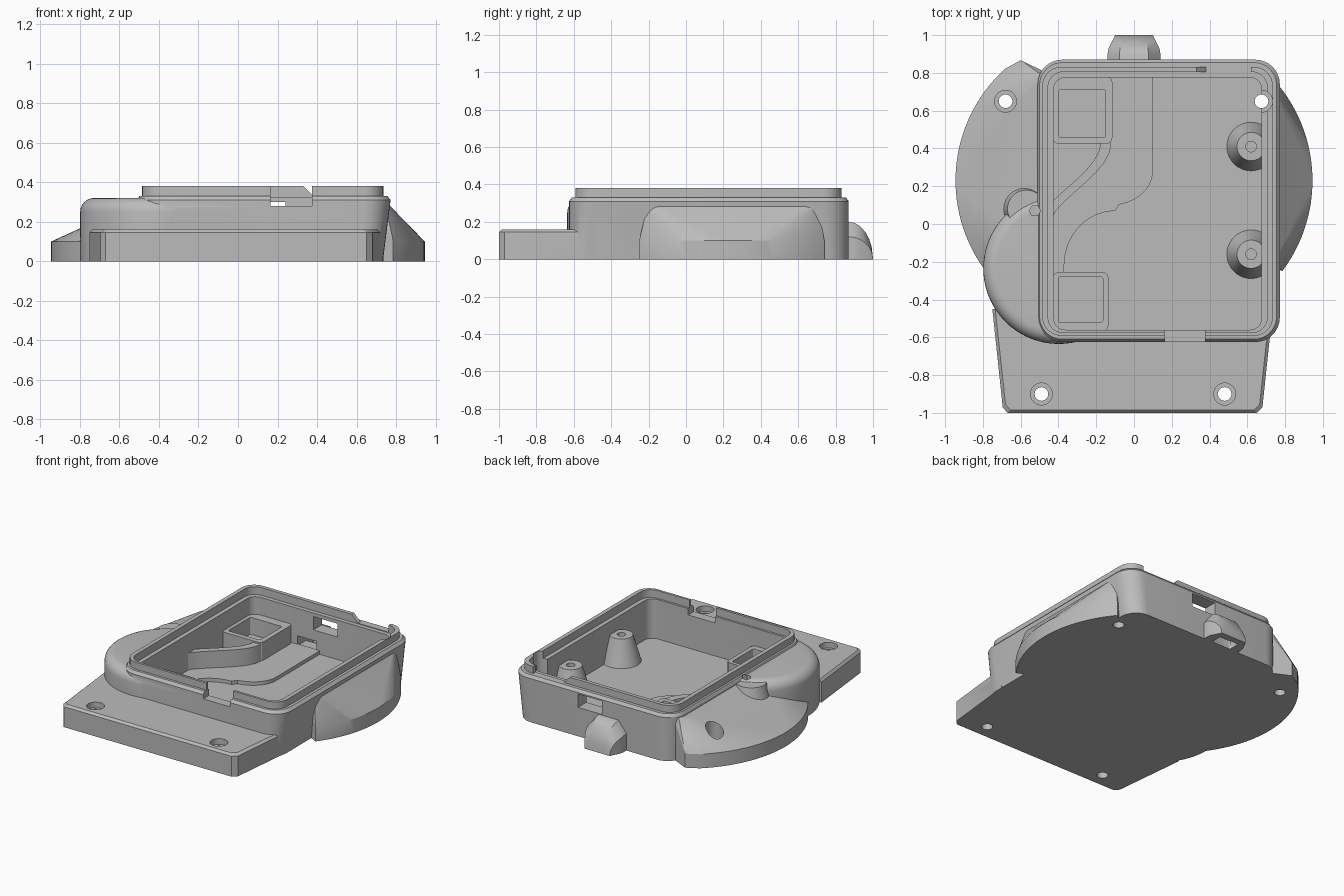
import bpy, bmesh
from math import sin, cos, pi, sqrt, radians

cube = bpy.data.objects.get("Cube")
if cube:
    bpy.data.objects.remove(cube, do_unlink=True)

grey = bpy.data.materials.new("plain grey")
grey.use_nodes = True
colour = (0.5, 0.5, 0.5, 1)
grey.diffuse_color = colour
grey.node_tree.nodes["Principled BSDF"].inputs["Base Color"].default_value = colour


def finish(name, bm):
    bmesh.ops.recalc_face_normals(bm, faces=bm.faces)
    me = bpy.data.meshes.new(name)
    bm.to_mesh(me)
    bm.free()
    me.materials.append(grey)
    ob = bpy.data.objects.new(name, me)
    bpy.context.collection.objects.link(ob)
    return ob


def hull(name, *rings):
    """Convex solid around several rings of points."""
    bm = bmesh.new()
    for ring in rings:
        for p in ring:
            bm.verts.new(p)
    bmesh.ops.remove_doubles(bm, verts=bm.verts, dist=0.0005)
    out = bmesh.ops.convex_hull(bm, input=bm.verts)
    junk = [g for g in set(out["geom_interior"] + out["geom_unused"])
            if isinstance(g, bmesh.types.BMVert)]
    bmesh.ops.delete(bm, geom=junk, context='VERTS')
    bmesh.ops.dissolve_limit(bm, angle_limit=radians(0.3), verts=bm.verts, edges=bm.edges)
    return finish(name, bm)


def prism(name, pts, z0, z1):
    """Straight extrusion of a flat outline."""
    bm = bmesh.new()
    face = bm.faces.new([bm.verts.new((x, y, z0)) for x, y in pts])
    top = bmesh.ops.extrude_face_region(bm, geom=[face])["geom"]
    bmesh.ops.translate(bm, vec=(0, 0, z1 - z0),
                        verts=[v for v in top if isinstance(v, bmesh.types.BMVert)])
    return finish(name, bm)


def circle(x, y, r, z, n=48):
    return [(x + r * cos(2 * pi * i / n), y + r * sin(2 * pi * i / n), z) for i in range(n)]


def rounded(x0, x1, y0, y1, r, z, n=8):
    pts = []
    corners = ((x1 - r, y1 - r), (x0 + r, y1 - r), (x0 + r, y0 + r), (x1 - r, y0 + r))
    for k, (cx, cy) in enumerate(corners):
        for i in range(n + 1):
            a = pi / 2 * (k + i / n)
            pts.append((cx + r * cos(a), cy + r * sin(a), z))
    return pts


def block(name, x0, x1, y0, y1, z0, z1, r=0.01):
    return hull(name, rounded(x0, x1, y0, y1, r, z0, 3), rounded(x0, x1, y0, y1, r, z1, 3))


def rod(name, x, y, r0, z0, r1, z1, n=32):
    return hull(name, circle(x, y, r0, z0, n), circle(x, y, r1, z1, n))


def combine(target, tool, how):
    mod = target.modifiers.new(how, 'BOOLEAN')
    mod.operation, mod.object, mod.solver = how, tool, 'EXACT'
    with bpy.context.temp_override(object=target, active_object=target,
                                   selected_objects=[target]):
        bpy.ops.object.modifier_apply(modifier=mod.name)
    bpy.data.objects.remove(tool, do_unlink=True)


# Main walled box with tapered side and raised lip
housing = hull("housing",
               rounded(-0.5, 0.72, -0.625, 0.87, 0.12, -0.1),
               rounded(-0.5, 0.72, -0.625, 0.87, 0.12, 0.1),
               rounded(-0.51, 0.772, -0.625, 0.87, 0.13, 0.31),
               rounded(-0.5, 0.755, -0.61, 0.855, 0.12, 0.33))
lip = hull("lip", rounded(-0.485, 0.735, -0.592, 0.832, 0.1, 0.2),
           rounded(-0.485, 0.735, -0.592, 0.832, 0.1, 0.38))


# Flared skirts on both sides
def side_arc(side, y0, y1, z, n=28):
    ys = [y0 + (y1 - y0) * i / n for i in range(n + 1)]
    return [(side * (0.145 + sqrt(0.64 - (y - 0.23) ** 2)), y, z) for y in ys]


left_skirt = hull("left_skirt", side_arc(1, -0.25, 0.74, -0.11), side_arc(1, -0.25, 0.74, 0.1),
                  [(x, y, z) for x, z in ((0.74, 0.31), (0.69, 0.31), (0.69, -0.11))
                   for y in (-0.2, 0.7)])
right_skirt = hull("right_skirt", side_arc(-1, -0.25, 0.82, -0.12), side_arc(-1, -0.25, 0.82, 0.1),
                   [(-0.6, 0.867, -0.12), (-0.6, 0.867, 0.1)],
                   [(x, y, z) for x, z in ((-0.505, 0.3), (-0.46, 0.3), (-0.46, -0.12))
                    for y in (-0.15, 0.8)])

# Round shoulder with soft top edge
soft = [(0.4 - 0.07 * (1 - cos(a)), 0.25 + 0.07 * sin(a)) for a in (i * pi / 12 for i in range(7))]
shoulder = hull("shoulder", circle(-0.398, -0.235, 0.4, -0.13, 72),
                *[circle(-0.398, -0.235, r, z, 72) for r, z in soft])


# Mounting foot with chamfered top edge
def foot_ring(d, z):
    return [(-0.75 + d, -0.45, z), (-0.695 + d, -0.97 + d, z), (-0.67 + d, -1 + d, z),
            (0.65 - d, -1 + d, z), (0.68 - d, -0.97 + d, z), (0.735 - d, -0.45, z)]


foot = hull("foot", foot_ring(0, -0.14), foot_ring(0, 0.145), foot_ring(0.015, 0.16))

# Side screw boss and cable hood on the back
side_boss = rod("side_boss", -0.57, 0.08, 0.15, 0.08, 0.1, 0.305)


def hood_ring(y):
    h = 0.2 * sqrt(max(0, 1 - (max(0, y - 0.87) / 0.13) ** 2))
    w = 0.14 - 0.04 * max(0, (y - 0.92) / 0.08)
    return [(s * x, y, z) for s in (1, -1) for x, z in ((w, -0.15), (w, h * 0.6), (w * 0.55, h))]


hood = hull("hood", *[hood_ring(y) for y in (0.83, 0.87, 0.9, 0.93, 0.96, 0.98, 0.993, 1.0)])

for part in (lip, left_skirt, right_skirt, shoulder, foot, side_boss, hood):
    combine(housing, part, 'UNION')

# Cavity, inner ledge and flat underside
cuts = [
    hull("cavity", rounded(-0.425, 0.675, -0.56, 0.775, 0.06, 0.045),
         rounded(-0.425, 0.675, -0.56, 0.775, 0.06, 0.5)),
    hull("ledge", rounded(-0.455, 0.705, -0.575, 0.805, 0.08, 0.325),
         rounded(-0.455, 0.705, -0.575, 0.805, 0.08, 0.51)),
    block("underside", -1.5, 1.5, -1.5, 1.5, -0.5, 0),
    block("front_notch", 0.165, 0.375, -0.75, -0.5, 0.28, 0.6),
    hull("back_notch", [(x, y, z) for y in (0.7, 0.95)
                        for x, z in ((0.38, 0.33), (0.62, 0.33), (0.31, 0.4), (0.62, 0.4))]),
    block("back_window", 0.05, 0.24, 0.7, 0.98, 0.205, 0.3),
    block("cable_tunnel", -0.075, 0.075, 0.7, 0.9, 0.06, 0.13),
    block("hood_channel", -0.075, 0.075, 0.873, 0.955, -0.1, 0.131),
    rod("hex_socket", -0.525, 0.07, 0.03, 0.2, 0.03, 0.6, 6),
]
# Four through holes with counterbores
for x, y, z in ((-0.68, 0.65, 0.1), (0.675, 0.65, 0.1), (-0.49, -0.9, 0.12), (0.48, -0.9, 0.12)):
    cuts.append(rod("hole", x, y, 0.036, -0.2, 0.036, 0.55))
    cuts.append(rod("counterbore", x, y, 0.058, z, 0.058, 0.56))
for cut in cuts:
    combine(housing, cut, 'DIFFERENCE')

# Raised floor step with an S-shaped edge
edge = [(0.1 - 0.22 * (1 - cos(a)), 0.28 - 0.18 * sin(a)) for a in (i * pi / 16 for i in range(8))]
edge += [(-0.1 - 0.27 * sin(a), -0.22 + 0.29 * cos(a)) for a in (i * pi / 16 for i in range(9))]
prism("floor_step", [(-0.43, 0.78), (0.1, 0.78)] + edge + [(-0.37, -0.3), (-0.43, -0.3)], 0.035, 0.07)


# Two open square pockets
def pocket(name, x0, x1, y0, y1, inner, top):
    box = block(name, x0, x1, y0, y1, 0.04, top, 0.03)
    combine(box, block("pocket_cut", *inner, 0.08, top + 0.1), 'DIFFERENCE')
    return box


pocket("back_pocket", -0.43, -0.115, 0.425, 0.78, (-0.4, -0.15, 0.46, 0.71), 0.2)
pocket("front_pocket", -0.43, -0.135, -0.565, -0.255, (-0.4, -0.165, -0.52, -0.28), 0.2)

# Curved brace beside the back pocket
outer = [(-0.44 + 0.32 * sin(a) ** 1.5, 0.02 + 0.41 * a * 2 / pi) for a in (i * pi / 16 for i in range(9))]
inner = [(x - 0.055, y + 0.01) for x, y in reversed(outer)]
prism("curved_brace", outer + inner, 0.04, 0.19)

# Conical screw bosses tied to the side wall
for name, y in (("back_screw_boss", 0.41), ("front_screw_boss", -0.16)):
    boss = hull(name, circle(0.62, y, 0.13, 0.04), circle(0.62, y, 0.075, 0.23))
    combine(boss, block("trim", 0.69, 1, y - 0.3, y + 0.3, -0.1, 0.5), 'DIFFERENCE')
    combine(boss, rod("screw_hole", 0.62, y, 0.028, 0.08, 0.028, 0.4), 'DIFFERENCE')

# Smooth curved walls, keep edges crisp
bpy.ops.object.select_all(action='DESELECT')
for ob in bpy.context.scene.objects:
    if ob.type == 'MESH' and grey.name in ob.data.materials:
        ob.select_set(True)
        bpy.context.view_layer.objects.active = ob
bpy.ops.object.shade_smooth_by_angle(angle=radians(25))
